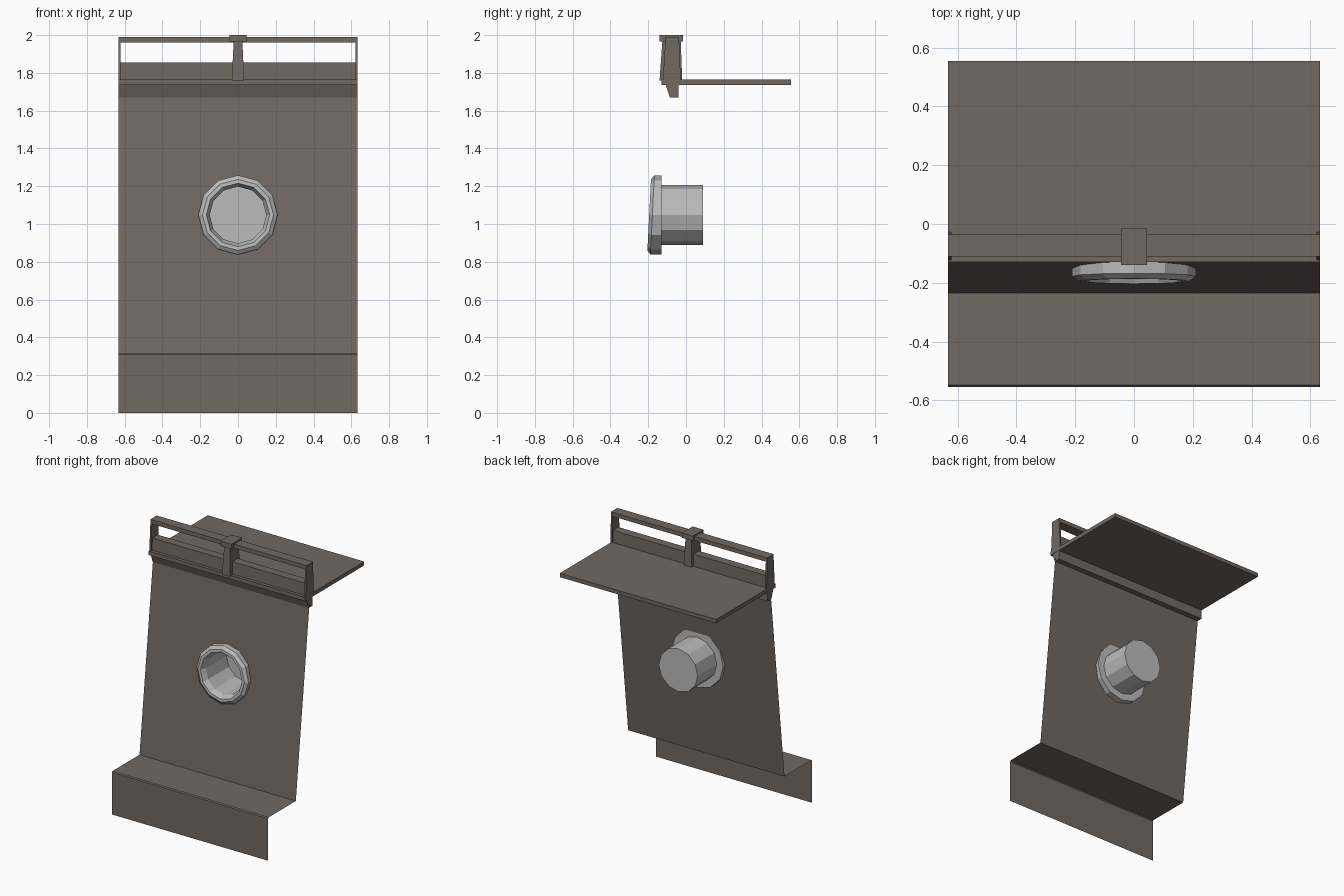
import bpy, bmesh, math
from mathutils import Vector, Matrix

if "Cube" in bpy.data.objects:
    bpy.data.objects.remove(bpy.data.objects["Cube"])

W = 0.633  # half width


def material(name, c):
    m = bpy.data.materials.new(name)
    m.diffuse_color = (*c, 1)
    m.use_nodes = True
    m.node_tree.nodes["Principled BSDF"].inputs["Base Color"].default_value = m.diffuse_color
    return m


BROWN = material("brown grey paint", (0.165, 0.142, 0.127))
GREY = material("light grey metal", (0.50, 0.50, 0.50))


def finish(bm, name, mat, solid=True):
    if solid:
        bmesh.ops.recalc_face_normals(bm, faces=bm.faces)
    me = bpy.data.meshes.new(name)
    bm.to_mesh(me)
    bm.free()
    me.materials.append(mat)
    ob = bpy.data.objects.new(name, me)
    bpy.context.collection.objects.link(ob)
    return ob


def extrude_x(name, prof, x0, x1):
    """Solid with a (y, z) cross-section running along x."""
    bm = bmesh.new()
    f = bm.faces.new([bm.verts.new((x0, y, z)) for y, z in prof])
    r = bmesh.ops.extrude_face_region(bm, geom=[f])
    vs = [g for g in r["geom"] if isinstance(g, bmesh.types.BMVert)]
    bmesh.ops.translate(bm, verts=vs, vec=(x1 - x0, 0, 0))
    return finish(bm, name, BROWN)


def taper(name, z0, z1, base, top):
    """Tapered box; base and top are (x0, x1, y0, y1)."""
    bm = bmesh.new()
    bmesh.ops.create_cube(bm, size=1)
    for v in bm.verts:
        r = top if v.co.z > 0 else base
        v.co = (r[int(v.co.x > 0)], r[2 + int(v.co.y > 0)], z1 if v.co.z > 0 else z0)
    return finish(bm, name, BROWN)


# skirt and step: open folded sheet
bm = bmesh.new()
rows = [[bm.verts.new((x, y, z)) for x in (-W, W)]
        for y, z in ((-0.555, 0), (-0.555, 0.308), (-0.548, 0.315), (-0.235, 0.315))]
for a, b in zip(rows, rows[1:]):
    bm.faces.new((a[0], a[1], b[1], b[0]))
finish(bm, "skirt_and_step", BROWN, False)


# leaning wall sheet with a round opening
def wall_y(z):
    return -0.235 + (z - 0.315) * 0.114


bm = bmesh.new()
CZ, N = 1.048, 12
outer = [(-W, 0.315), (W, 0.315), (W, 1.70), (-W, 1.70)]
hole = [(0.172 * math.sin(i * math.tau / N), CZ + 0.172 * math.cos(i * math.tau / N)) for i in range(N)]
edges = []
for loop in (outer, hole):
    vs = [bm.verts.new((x, wall_y(z), z)) for x, z in loop]
    edges += [bm.edges.new((vs[i], vs[i - 1])) for i in range(len(vs))]
bmesh.ops.triangle_fill(bm, edges=edges, use_beauty=True, use_dissolve=False)
for f in bm.faces:
    f.normal_update()
    if f.normal.y > 0:
        f.normal_flip()
finish(bm, "leaning_wall", BROWN, False)

# porthole: flange ring and deep blind cup, one revolved profile (radius, y)
prof = [(0.158, 0.09), (0.158, -0.13), (0.21, -0.13), (0.21, -0.178),
        (0.188, -0.195), (0.168, -0.195), (0.150, -0.155), (0.150, 0.08)]
bm = bmesh.new()
rings = []
for k, (r, y) in enumerate(prof):
    ring = []
    for i in range(N):
        a = i * math.tau / N
        z = r * math.cos(a)
        tilt = 0.05 * z if 3 <= k <= 6 else 0  # front follows the wall lean
        ring.append(bm.verts.new((r * math.sin(a), y + tilt, CZ + z)))
    rings.append(ring)
for a, b in zip(rings, rings[1:]):
    for i in range(N):
        j = (i + 1) % N
        bm.faces.new((a[i], a[j], b[j], b[i]))
bm.faces.new(rings[0])
bm.faces.new(rings[-1])
finish(bm, "porthole", GREY)

# deck plate
extrude_x("deck_plate", [(-0.13, 1.737), (0.555, 1.737), (0.555, 1.766), (-0.13, 1.766)], -W, W)

# beam under and above the deck, with a sloped lower front
extrude_x("parapet_beam", [(-0.04, 1.67), (-0.085, 1.67), (-0.108, 1.737),
                           (-0.104, 1.855), (-0.042, 1.855)], -W + 0.001, W - 0.001)

# railing
extrude_x("top_rail", [(-0.11, 1.96), (-0.036, 1.96), (-0.036, 1.99), (-0.11, 1.99)], -W, W)
for side, x0, x1 in (("left", -W, -W + 0.012), ("right", W - 0.012, W)):
    taper("end_post_" + side, 1.766, 1.962, (x0, x1, -0.122, -0.028), (x0, x1, -0.110, -0.036))
taper("centre_post", 1.76, 1.97, (-0.033, 0.033, -0.14, -0.02), (-0.023, 0.023, -0.125, -0.028))
taper("post_cap", 1.965, 2.0, (-0.044, 0.044, -0.14, -0.016), (-0.044, 0.044, -0.14, -0.016))
